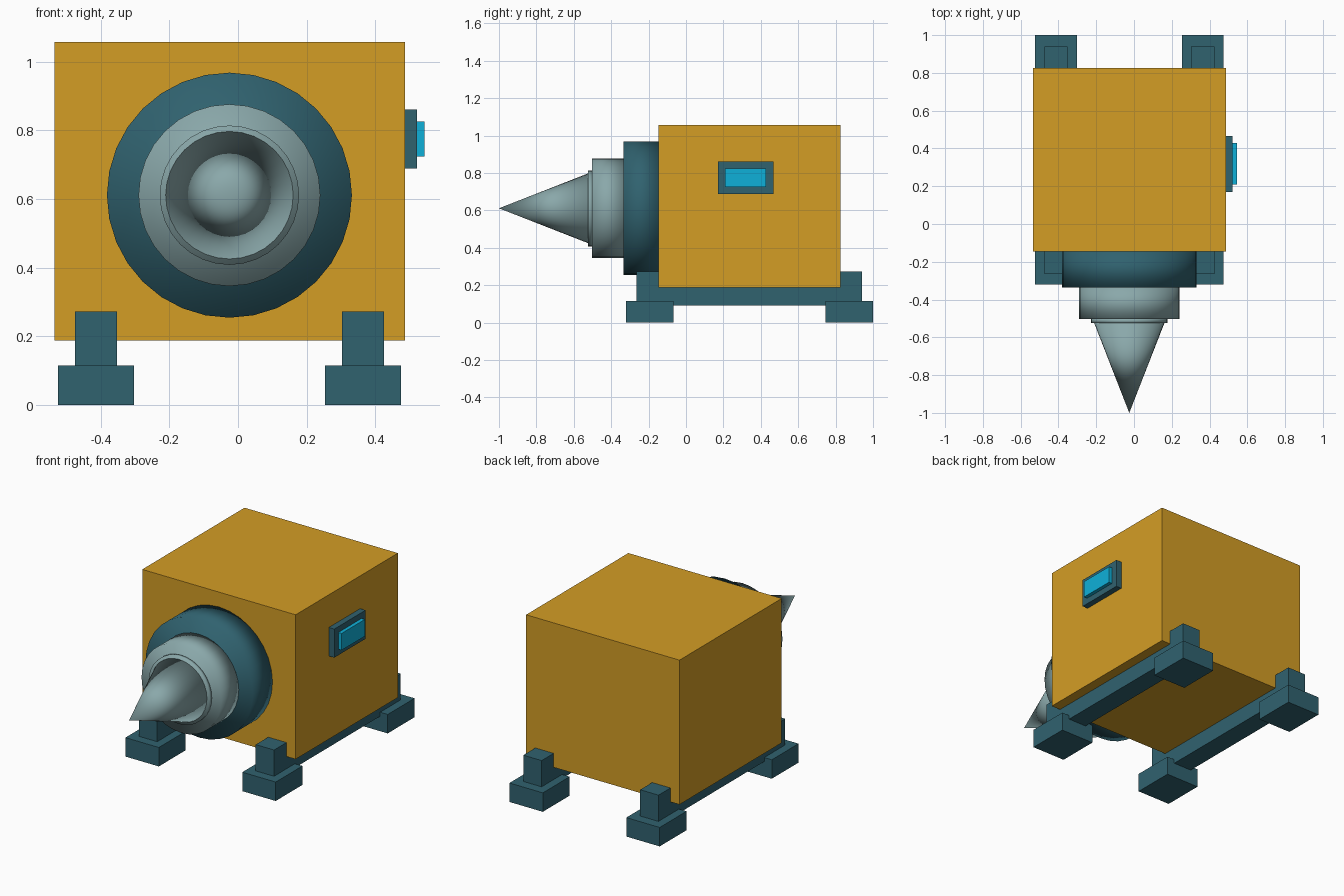
import bpy, bmesh, math
from mathutils import Matrix, Vector

if "Cube" in bpy.data.objects:
    bpy.data.objects.remove(bpy.data.objects["Cube"])


def material(name, rgb):
    m = bpy.data.materials.new(name)
    m.diffuse_color = (*rgb, 1.0)
    m.use_nodes = True
    m.node_tree.nodes["Principled BSDF"].inputs["Base Color"].default_value = m.diffuse_color
    return m


YELLOW = material("yellow paint", (0.658, 0.337, 0.0185))
TEAL = material("dark teal", (0.0296, 0.122, 0.159))
STEEL = material("pale steel", (0.254, 0.392, 0.402))
CYAN = material("cyan glow", (0.0048, 0.434, 0.694))


def finish(bm, name, mat, smooth=False):
    bmesh.ops.recalc_face_normals(bm, faces=bm.faces)
    for f in bm.faces:
        f.smooth = smooth
    me = bpy.data.meshes.new(name)
    bm.to_mesh(me)
    bm.free()
    me.materials.append(mat)
    ob = bpy.data.objects.new(name, me)
    bpy.context.collection.objects.link(ob)
    return ob


def box(name, mat, x, y, z):
    """Box from (min, max) pairs on each axis."""
    bm = bmesh.new()
    bmesh.ops.create_cube(bm, size=1)
    for v in bm.verts:
        v.co = Vector([(a + b) / 2 + c * (b - a) for c, (a, b) in zip(v.co, (x, y, z))])
    return finish(bm, name, mat)


CX, CZ = -0.025, 0.611  # drill axis


def turned(name, mat, y_back, y_front, r_back, r_front):
    """Round part along the drill axis, smooth shaded over its rims."""
    bm = bmesh.new()
    bmesh.ops.create_cone(bm, cap_ends=True, segments=32, radius1=r_back,
                          radius2=r_front, depth=y_back - y_front)
    bmesh.ops.remove_doubles(bm, verts=bm.verts, dist=1e-5)
    place = Matrix.Translation((CX, (y_back + y_front) / 2, CZ))
    bm.transform(place @ Matrix.Rotation(math.radians(90), 4, 'X'))
    return finish(bm, name, mat, smooth=True)


# main housing
box("body", YELLOW, (-0.535, 0.486), (-0.146, 0.826), (0.188, 1.057))

# skid rails with a foot at each end
for side, sx in (("left", -1), ("right", 1)):
    c = CX + sx * 0.389
    box(side + "_rail", TEAL, (c - 0.061, c + 0.061), (-0.264, 0.94), (0.09, 0.272))
    for end, y in (("front", (-0.32, -0.066)), ("rear", (0.745, 1.0))):
        box(f"{end}_{side}_foot", TEAL, (c - 0.111, c + 0.111), y, (0, 0.114))

# drill: collar, chuck, lip and pointed bit
turned("collar", TEAL, -0.14, -0.335, 0.357, 0.357)
turned("chuck", STEEL, -0.33, -0.503, 0.265, 0.265)
turned("chuck_lip", STEEL, -0.50, -0.525, 0.203, 0.203)
turned("drill_bit", STEEL, -0.522, -1.0, 0.187, 0.0)

# control panel on the right side
box("panel_frame", TEAL, (0.48, 0.522), (0.17, 0.467), (0.688, 0.86))
box("panel_screen", CYAN, (0.52, 0.544), (0.208, 0.429), (0.724, 0.825))
